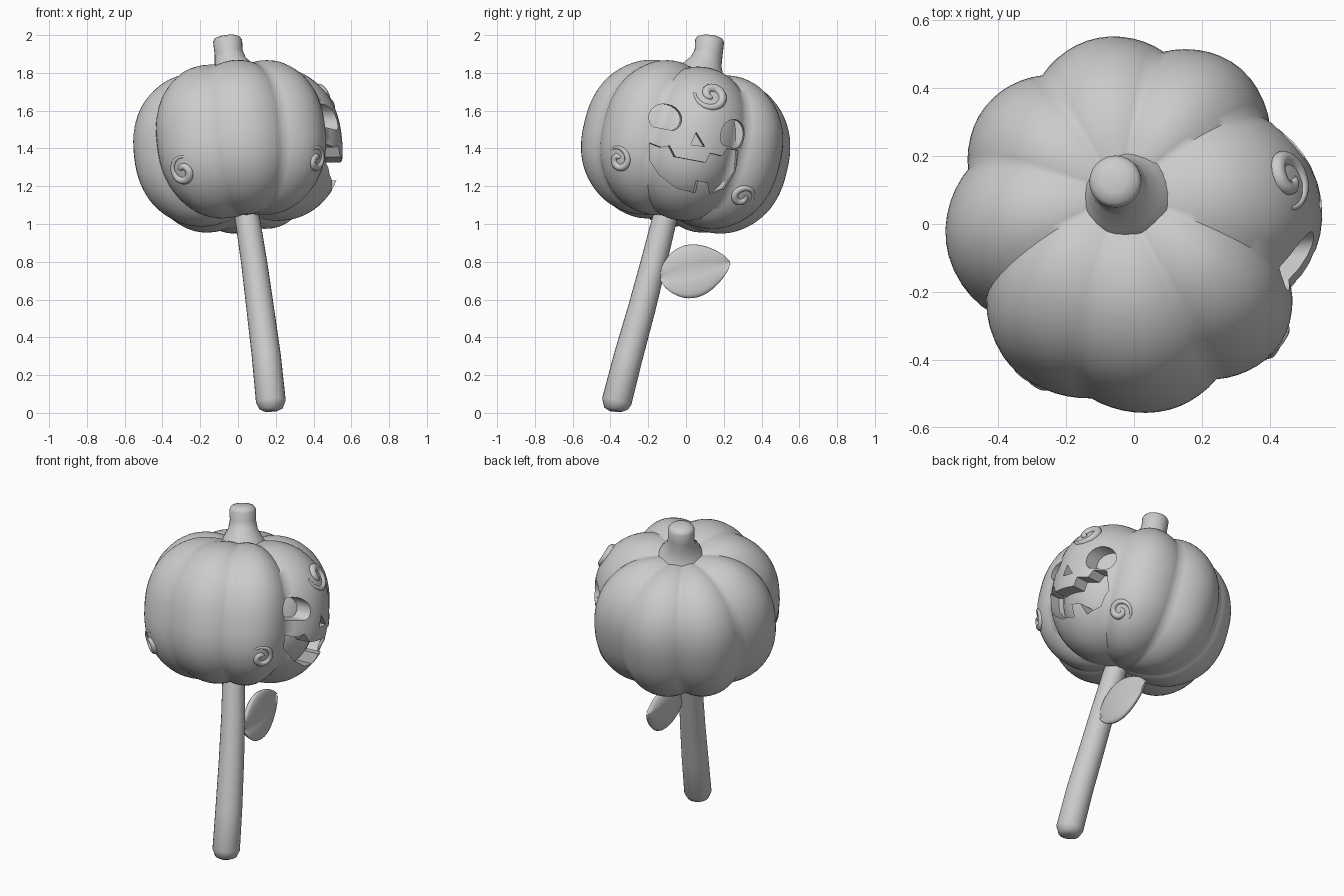
import bpy, bmesh, math
from mathutils import Vector, Matrix
from mathutils.bvhtree import BVHTree

if "Cube" in bpy.data.objects:
    bpy.data.objects.remove(bpy.data.objects["Cube"])

grey = bpy.data.materials.new("plain grey")
grey.use_nodes = True
grey.diffuse_color = (0.6, 0.6, 0.6, 1)
grey.node_tree.nodes["Principled BSDF"].inputs["Base Color"].default_value = (0.6, 0.6, 0.6, 1)


def finish(name, bm, angle=40):
    bmesh.ops.recalc_face_normals(bm, faces=bm.faces)
    mesh = bpy.data.meshes.new(name)
    bm.to_mesh(mesh)
    bm.free()
    mesh.materials.append(grey)
    obj = bpy.data.objects.new(name, mesh)
    bpy.context.collection.objects.link(obj)
    smooth(obj, angle)
    return obj


def smooth(obj, angle):
    bpy.ops.object.select_all(action='DESELECT')
    obj.select_set(True)
    bpy.context.view_layer.objects.active = obj
    bpy.ops.object.shade_smooth_by_angle(angle=math.radians(angle))


def skin(bm, rings):
    """Bridge closed rings of points and cap both ends."""
    rows = [[bm.verts.new(p) for p in ring] for ring in rings]
    n = len(rows[0])
    for a, b in zip(rows, rows[1:]):
        for i in range(n):
            j = (i + 1) % n
            bm.faces.new((a[i], a[j], b[j], b[i]))
    bm.faces.new(rows[0])
    bm.faces.new(rows[-1])


def sweep(name, path, radii, sides, normal):
    """Round tube along a path with a radius for each point."""
    path = [Vector(p) for p in path]
    bm = bmesh.new()
    rings = []
    for k, p in enumerate(path):
        t = (path[min(k + 1, len(path) - 1)] - path[max(k - 1, 0)]).normalized()
        u = t.cross(normal).normalized()
        v = t.cross(u)
        rings.append([p + radii[k] * (u * math.cos(a) + v * math.sin(a))
                      for a in (2 * math.pi * i / sides for i in range(sides))])
    skin(bm, rings)
    return finish(name, bm, 60)


# Pumpkin shape: tilted, with eight lobes between creases of varying depth
axis = Vector((-0.11, 0.24, 1)).normalized()
tilt = Matrix.Translation((0, 0, 1.41)) @ Vector((0, 0, 1)).rotation_difference(axis).to_matrix().to_4x4()
creases = [(-21, 1), (37, 1), (79, .75), (122, .75), (163, .75), (210, 1), (255, .5), (298, .7), (339, 1)]
PER_LOBE, ROWS = 12, 44
spokes = []
for (a, deep_a), (b, deep_b) in zip(creases, creases[1:]):
    for i in range(PER_LOBE):
        t = i / PER_LOBE
        dip = 1 - math.sin(math.pi * t) ** 0.9
        spokes.append((math.radians(a + (b - a) * t), 1 - dip * (deep_a if t < 0.5 else deep_b)))


def pumpkin_mesh(scale):
    bm = bmesh.new()
    rings = []
    for k in range(ROWS + 1):
        phi = math.radians(-89 + 178 * k / ROWS)
        c, s = math.cos(phi), math.sin(phi)
        flat = c ** 0.8
        height = math.copysign(abs(s) ** 0.85, s)
        ring = []
        for ang, bulge in spokes:
            r = flat * (0.495 + 0.06 * bulge)
            z = 0.42 * height * (1 + 0.065 * bulge * min(1, flat * 1.6))
            z -= math.copysign(0.04 * math.exp(-(r / 0.16) ** 2), s)
            ring.append(tilt @ (scale * Vector((r * math.cos(ang), r * math.sin(ang), z))))
        rings.append(ring)
    skin(bm, rings)
    return bm


bm = pumpkin_mesh(1)
skin_tree = BVHTree.FromBMesh(bm)
pumpkin = finish("pumpkin_body", bm, 50)

# Inner core that forms the curved floor of the carved face
finish("pumpkin_core", pumpkin_mesh(0.85), 50)


# Carved face: outlines cut into the +x side down to the core
def oval(y, z, ry, rz, turn):
    pts = []
    for i in range(20):
        a = 2 * math.pi * i / 20
        u, v = ry * math.cos(a), rz * max(math.sin(a), -0.75)
        pts.append((y + u * math.cos(turn) - v * math.sin(turn),
                    z + u * math.sin(turn) + v * math.cos(turn)))
    return pts


mouth = [(-.19, 1.43), (-.13, 1.405), (-.09, 1.415), (-.06, 1.355), (.10, 1.325), (.125, 1.375),
         (.19, 1.36), (.22, 1.40), (.28, 1.39), (.27, 1.28), (.21, 1.19), (.13, 1.16),
         (.115, 1.22), (.06, 1.23), (.05, 1.165), (-.05, 1.19), (-.14, 1.26), (-.19, 1.34)]
nose = [(.05, 1.485), (.02, 1.42), (.095, 1.41)]
eyes = [oval(-.108, 1.56, .084, .075, -.2), oval(.25, 1.47, .068, .085, -.25)]
for outline in [mouth, nose] + eyes:
    bm = bmesh.new()
    skin(bm, [[(x, y + (x - .5) * .1, z) for y, z in outline] for x in (.33, .8)])
    cutter = finish("face_cutter", bm)
    cutter.hide_render = True
    cut = pumpkin.modifiers.new("carve", 'BOOLEAN')
    cut.operation, cut.solver, cut.object = 'DIFFERENCE', 'EXACT', cutter
    bpy.context.view_layer.objects.active = pumpkin
    bpy.ops.object.modifier_apply(modifier=cut.name)
    bpy.data.objects.remove(cutter)
smooth(pumpkin, 50)


# Raised comma-shaped curls lying on the skin
def curl(name, centre, outward, size, start, spin):
    d = Vector(outward).normalized()
    right = Vector((0, 0, 1)).cross(d).normalized()
    up = d.cross(right)
    path, radii = [], []
    for i in range(37):
        t = i / 36
        a = start + spin * t * 2.5 * math.pi
        r = size * (1 - 0.85 * t)
        p = Vector(centre) + r * (right * math.cos(a) + up * math.sin(a))
        hit = skin_tree.ray_cast(p + d, -d)[0]
        if hit:
            path.append(hit - d * 0.004)
            radii.append(size * (0.04 + 0.24 * math.sin(math.pi * (0.05 + 0.8 * t))))
    sweep(name, path, radii, 10, d)


curl("brow_curl", (.42, .13, 1.67), (1, .15, .35), .09, 3.0, 1)
curl("right_cheek_curl", (.42, -.36, 1.34), (.75, -.65, -.05), .072, 2.4, -1)
curl("left_cheek_curl", (.38, .32, 1.13), (.7, .6, -.35), .07, -.8, 1)
curl("front_curl", (-.29, -.45, 1.28), (-.45, -.85, -.1), .08, 1.3, 1)

# Stem with a flared foot
sweep("stem", [(-.02, .08, 1.77), (-.03, .09, 1.82), (-.04, .107, 1.86), (-.05, .12, 1.91),
               (-.055, .125, 1.97), (-.056, .127, 1.988), (-.057, .128, 1.998)],
      [.14, .112, .085, .075, .077, .066, .035], 24, Vector((1, 0, 0)))

# Stick handle with a rounded end
sweep("stick", [(.176, -.372, .008), (.175, -.371, .022), (.174, -.367, .06), (.15, -.305, .3),
                (.118, -.235, .55), (.085, -.17, .8), (.045, -.105, 1.06), (.03, -.07, 1.2)],
      [.033, .062, .079, .077, .073, .069, .065, .062], 24, Vector((1, 0, 0)))

# Leaf: pointed cushion with a shallow midrib groove
base, tip = Vector((.13, -.14, .71)), Vector((.1, .235, .795))
along = tip - base
across = Vector((-.1, -.2, 1)).normalized()
face = along.cross(across).normalized()
bm = bmesh.new()
rings = []
for k in range(25):
    t = 0.005 + 0.99 * k / 24
    half = 0.142 * math.sin(math.pi * t ** 0.85) ** 0.7
    ring = []
    for i in range(24):
        a = 2 * math.pi * i / 24
        w = math.cos(a)
        lift = 0.27 * half * math.sin(a) * (1 - 0.3 * math.exp(-(w / 0.2) ** 2))
        ring.append(base + along * t + across * (half * w) + face * (lift + 0.015 * w * w))
    rings.append(ring)
skin(bm, rings)
finish("leaf", bm, 60)
